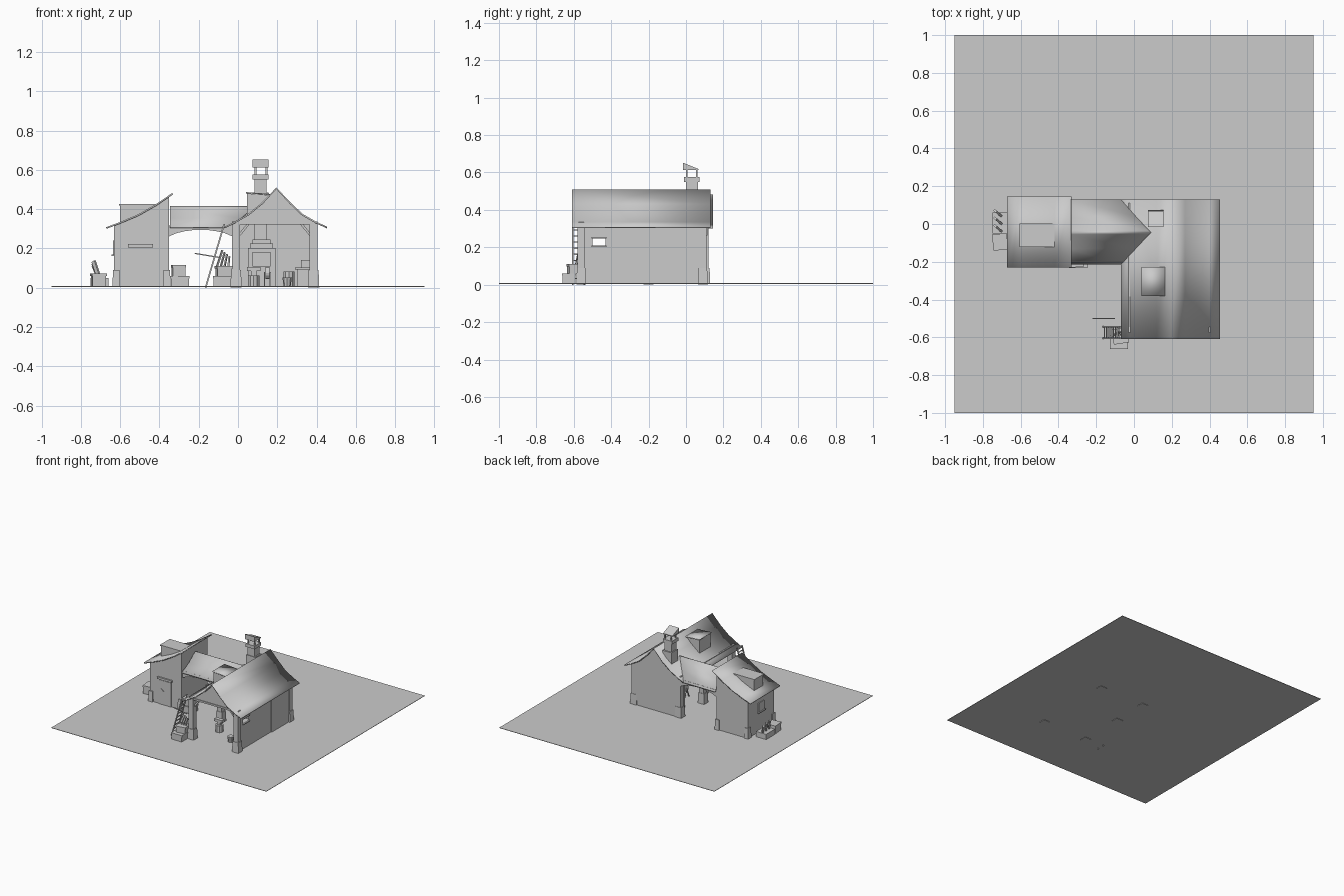
import bpy, bmesh, math
from mathutils import Vector, Matrix

cube = bpy.data.objects.get("Cube")
if cube:
    bpy.data.objects.remove(cube)

clay = bpy.data.materials.new("clay_grey")
clay.use_nodes = True
GREY = (0.6, 0.6, 0.6, 1)
clay.diffuse_color = GREY
clay.node_tree.nodes["Principled BSDF"].inputs["Base Color"].default_value = GREY


def add(name, bm):
    mesh = bpy.data.meshes.new(name)
    bm.to_mesh(mesh)
    bm.free()
    mesh.materials.append(clay)
    obj = bpy.data.objects.new(name, mesh)
    bpy.context.collection.objects.link(obj)
    return obj


def box(name, x, y, z, turn=0, flare=1):
    """Box from (min, max) ranges, turned about z; flare widens its foot."""
    bm = bmesh.new()
    bmesh.ops.create_cube(bm, size=1)
    size = (x[1] - x[0], y[1] - y[0], z[1] - z[0])
    for v in bm.verts:
        k = flare if v.co.z < 0 else 1
        v.co = Vector((v.co.x * size[0] * k, v.co.y * size[1] * k, v.co.z * size[2]))
    mid = Vector((sum(x) / 2, sum(y) / 2, sum(z) / 2))
    bmesh.ops.transform(bm, matrix=Matrix.Translation(mid) @ Matrix.Rotation(turn, 4, 'Z'), verts=bm.verts)
    return add(name, bm)


def bar(name, a, b, w=0.008, w2=None):
    """Square beam between two points."""
    a, b = Vector(a), Vector(b)
    bm = bmesh.new()
    bmesh.ops.create_cube(bm, size=1)
    rot = (b - a).to_track_quat('Z', 'Y').to_matrix().to_4x4()
    scale = Matrix.Diagonal((w, w2 or w, (b - a).length, 1))
    bmesh.ops.transform(bm, matrix=Matrix.Translation((a + b) / 2) @ rot @ scale, verts=bm.verts)
    return add(name, bm)


def drum(name, centre, r, h, sides=10, r2=None, tilt=None):
    bm = bmesh.new()
    bmesh.ops.create_cone(bm, cap_ends=True, segments=sides, radius1=r, radius2=r2 or r, depth=h)
    m = Matrix.Translation(centre)
    if tilt:
        m = m @ Matrix.Rotation(math.pi / 2, 4, tilt)
    bmesh.ops.transform(bm, matrix=m, verts=bm.verts)
    return add(name, bm)


def face(name, pts):
    bm = bmesh.new()
    bm.faces.new([bm.verts.new(p) for p in pts])
    return add(name, bm)


def prism(name, pts, move):
    """Solid swept from a flat outline."""
    bm = bmesh.new()
    f = bm.faces.new([bm.verts.new(p) for p in pts])
    ext = bmesh.ops.extrude_face_region(bm, geom=[f])
    bmesh.ops.translate(bm, vec=move, verts=[g for g in ext["geom"] if isinstance(g, bmesh.types.BMVert)])
    bmesh.ops.recalc_face_normals(bm, faces=bm.faces)
    return add(name, bm)


def roof(name, path_a, path_b, thick=0.008):
    """Thin roof skinned between two matching edge paths."""
    bm = bmesh.new()
    va, vb = ([bm.verts.new(p) for p in path] for path in (path_a, path_b))
    for i in range(len(va) - 1):
        bm.faces.new((va[i], va[i + 1], vb[i + 1], vb[i]))
    bmesh.ops.recalc_face_normals(bm, faces=bm.faces)
    if sum(f.normal.z for f in bm.faces) < 0:
        bmesh.ops.reverse_faces(bm, faces=bm.faces)
    obj = add(name, bm)
    mod = obj.modifiers.new("thickness", 'SOLIDIFY')
    mod.thickness, mod.offset = thick, -1
    obj.data.shade_smooth()
    obj.data.set_sharp_from_angle(angle=math.radians(30))
    return obj


G = 0.008  # ground level
box("ground", (-0.95, 0.95), (-1, 1), (G - 0.003, G))

# Hall roof, gables and walls
hall = [(-0.07, 0.31), (-0.02, 0.335), (0.05, 0.375), (0.12, 0.432), (0.195, 0.51),
        (0.27, 0.432), (0.33, 0.375), (0.40, 0.335), (0.455, 0.31)]
roof("hall_roof", [(x, -0.61, z) for x, z in hall], [(x, 0.13, z) for x, z in hall])
tri = [(x, z - 0.008) for x, z in hall[1:-1]]
prism("hall_front_gable", [(x, -0.57, z) for x, z in tri], (0, 0.02, 0))
face("hall_back_wall", [(x, 0.11, z) for x, z in [(-0.02, G)] + tri + [(0.40, G)]])
wy, wz = (-0.50, -0.43), (0.205, 0.25)
for i, (ys, zs) in enumerate([((-0.56, wy[0]), (G, 0.33)), ((wy[1], 0.11), (G, 0.33)),
                              (wy, (G, wz[0])), (wy, (wz[1], 0.33))]):
    face(f"hall_side_wall_{i}", [(0.395, ys[0], zs[0]), (0.395, ys[1], zs[0]),
                                 (0.395, ys[1], zs[1]), (0.395, ys[0], zs[1])])
box("hall_side_panel", (0.39, 0.402), (-0.15, 0.11), (G, 0.32))
for z in wz:
    box("window_rail", (0.39, 0.404), (wy[0] - 0.005, wy[1] + 0.005), (z - 0.004, z + 0.004))

# Hall posts on stone feet, beams and braces
for x, y in [(-0.01, -0.56), (0.385, -0.56), (-0.01, -0.2), (-0.01, 0.09), (0.385, 0.09)]:
    box("hall_post", (x - 0.02, x + 0.02), (y - 0.02, y + 0.02), (G, 0.33))
    box("hall_post_foot", (x - 0.025, x + 0.025), (y - 0.023, y + 0.023), (G - 0.006, 0.09), flare=1.15)
box("front_beam", (-0.03, 0.405), (-0.575, -0.545), (0.322, 0.336))
box("left_beam", (-0.03, 0.01), (-0.56, 0.11), (0.31, 0.335))
for x, s in [(0.008, 1), (0.367, -1)]:
    bar("front_brace", (x, -0.56, 0.27), (x + s * 0.045, -0.56, 0.325), 0.012)

# Hall dormer
prism("hall_dormer", [(0.045, -0.375, 0.365), (0.045, -0.375, 0.48),
                      (0.155, -0.375, 0.472), (0.155, -0.375, 0.45)], (0, 0.14, 0))
roof("hall_dormer_roof", [(0.04, -0.38, 0.487), (0.163, -0.38, 0.478)],
     [(0.04, -0.228, 0.487), (0.163, -0.228, 0.478)], 0.006)

# Chimney with a tilted cap
box("chimney_base", (0.075, 0.155), (-0.005, 0.075), (0.38, 0.485))
box("chimney_shaft", (0.084, 0.146), (0, 0.065), (0.48, 0.552))
box("chimney_band", (0.075, 0.154), (-0.01, 0.072), (0.55, 0.576))
for x in (0.085, 0.141):
    for y, z in ((0.0, 0.638), (0.054, 0.617)):
        box("chimney_leg", (x, x + 0.008), (y, y + 0.008), (0.575, z))
prism("chimney_cap", [(0.073, -0.015, 0.612), (0.073, 0.068, 0.612),
                      (0.073, 0.068, 0.618), (0.073, -0.015, 0.652)], (0.083, 0, 0))

# Connecting roof, mitred into the hall slope, over an open passage
link = [(0.13, 0.31, -0.07), (0.04, 0.354, 0.01), (-0.035, 0.41, 0.08), (-0.045, 0.415, 0.09),
        (-0.055, 0.41, 0.08), (-0.13, 0.354, 0.01), (-0.215, 0.31, -0.07)]
roof("passage_roof", [(-0.345, y, z) for y, z, x in link], [(x, y, z) for y, z, x in link])
arch = [(-0.35 + 0.32 * t / 8, 0.262 + 0.033 * math.sin(math.pi * t / 8) ** 0.7) for t in range(9)]
for y in (-0.2, 0.10):
    prism("passage_arch", [(x, y, z) for x, z in arch] + [(-0.03, y, 0.318), (-0.35, y, 0.318)], (0, 0.015, 0))

# Shed with a single sloping roof
shed = [(-0.672, 0.308), (-0.60, 0.335), (-0.51, 0.373), (-0.42, 0.424), (-0.335, 0.482)]
roof("shed_roof", [(x, -0.23, z) for x, z in shed], [(x, 0.145, z) for x, z in shed])
prism("shed_walls", [(-0.63, -0.21, G), (-0.63, -0.21, 0.317)] +
      [(x, -0.21, z - 0.006) for x, z in shed[1:4]] + [(-0.352, -0.21, 0.463), (-0.352, -0.21, G)], (0, 0.33, 0))
for x in (-0.62, -0.362):
    for y in (-0.2, 0.108):
        box("shed_corner_foot", (x - 0.016, x + 0.016), (y - 0.018, y + 0.018), (G, 0.09), flare=1.2)
box("shed_dormer", (-0.6, -0.43), (-0.117, -0.003), (0.33, 0.418))
box("shed_dormer_roof", (-0.605, -0.42), (-0.122, 0.002), (0.418, 0.426))
box("shed_door", (-0.55, -0.44), (-0.215, -0.205), (G, 0.2))
box("shed_door_lintel", (-0.56, -0.432), (-0.222, -0.205), (0.206, 0.222))
bar("shed_door_handle", (-0.53, -0.218, 0.135), (-0.505, -0.218, 0.115), 0.005)
box("shed_window", (-0.636, -0.625), (-0.08, -0.01), (0.17, 0.24))
box("shed_window_sill", (-0.645, -0.625), (-0.09, 0), (0.162, 0.17))


def crate(x, y, z, turn=0):
    box("crate", x, y, z, turn)
    box("crate_rim", (x[0] - 0.003, x[1] + 0.003), (y[0] - 0.003, y[1] + 0.003), (z[1] - 0.012, z[1]), turn)


# Crates, trough and leaning planks outside
crate((-0.745, -0.675), (-0.135, -0.055), (G, 0.072), 0.1)
box("trough", (-0.75, -0.66), (-0.05, 0.06), (G, 0.05))
for i, y in enumerate((-0.04, 0.0, 0.04)):
    bar("leaning_plank", (-0.7, y, 0.03), (-0.735, y + 0.03, 0.135 - 0.01 * i), 0.012, 0.02)
crate((-0.34, -0.25), (-0.23, -0.15), (G, 0.06))
crate((-0.335, -0.27), (-0.225, -0.16), (0.06, 0.115), 0.1)
crate((-0.125, -0.035), (-0.66, -0.59), (G, 0.06))
crate((-0.11, -0.035), (-0.63, -0.555), (0.06, 0.11), 0.15)
bar("leaning_tool", (-0.22, -0.5, 0.175), (-0.1, -0.5, 0.155), 0.006)
for i in range(4):
    bar("bundled_rod", (-0.11 + 0.02 * i, -0.59, 0.1), (-0.08 + 0.012 * i, -0.57, 0.19 - 0.01 * i), 0.008)

# Ladder against the eave
foot, head = Vector((-0.165, 0, 0)), Vector((-0.07, 0, 0.325))
for y in (-0.605, -0.545):
    bar("ladder_rail", foot + Vector((0, y, 0)), head + Vector((0, y, 0)), 0.008)
for i in range(1, 10):
    p = foot.lerp(head, i / 10)
    bar("ladder_rung", p + Vector((0, -0.605, 0)), p + Vector((0, -0.545, 0)), 0.006)

# Forge with a stepped hood
box("forge_hearth", (0.05, 0.19), (-0.06, 0.1), (G, 0.11))
for x in (0.05, 0.165):
    box("forge_cheek", (x, x + 0.025), (-0.06, 0.1), (0.11, 0.18))
for i in range(3):
    d = 0.012 * i
    box("forge_hood", (0.05 + d, 0.19 - d), (-0.06 + d, 0.1), (0.18 + 0.022 * i, 0.202 + 0.022 * i))
box("forge_flue", (0.085, 0.146), (0, 0.07), (0.24, 0.4))

# Anvil, wheel, workbench and barrels
drum("anvil_stump", (0.08, -0.35, 0.035), 0.03, 0.055)
box("anvil_waist", (0.065, 0.095), (-0.36, -0.34), (0.06, 0.085))
box("anvil_top", (0.045, 0.115), (-0.365, -0.335), (0.085, 0.105))
drum("grind_wheel", (0.15, -0.2, 0.075), 0.032, 0.02, 14, tilt='Y')
for x in (0.135, 0.165):
    bar("wheel_leg", (x, -0.23, G), (x, -0.2, 0.08), 0.007)
    bar("wheel_leg", (x, -0.17, G), (x, -0.2, 0.08), 0.007)
box("workbench_top", (0.29, 0.375), (-0.42, -0.2), (0.092, 0.104))
box("workbench_body", (0.3, 0.37), (-0.4, -0.22), (G, 0.092))
box("bench_chest", (0.32, 0.37), (-0.34, -0.27), (0.104, 0.14))
drum("barrel", (0.26, -0.05, 0.045), 0.03, 0.075)
drum("barrel", (0.34, -0.02, 0.055), 0.035, 0.095)
drum("bucket", (0.25, -0.45, 0.03), 0.018, 0.045, 8, 0.024)
for y in (-0.05, 0.01, 0.07):
    bar("hung_tool", (0.385, y, 0.13), (0.385, y, 0.2), 0.008)
